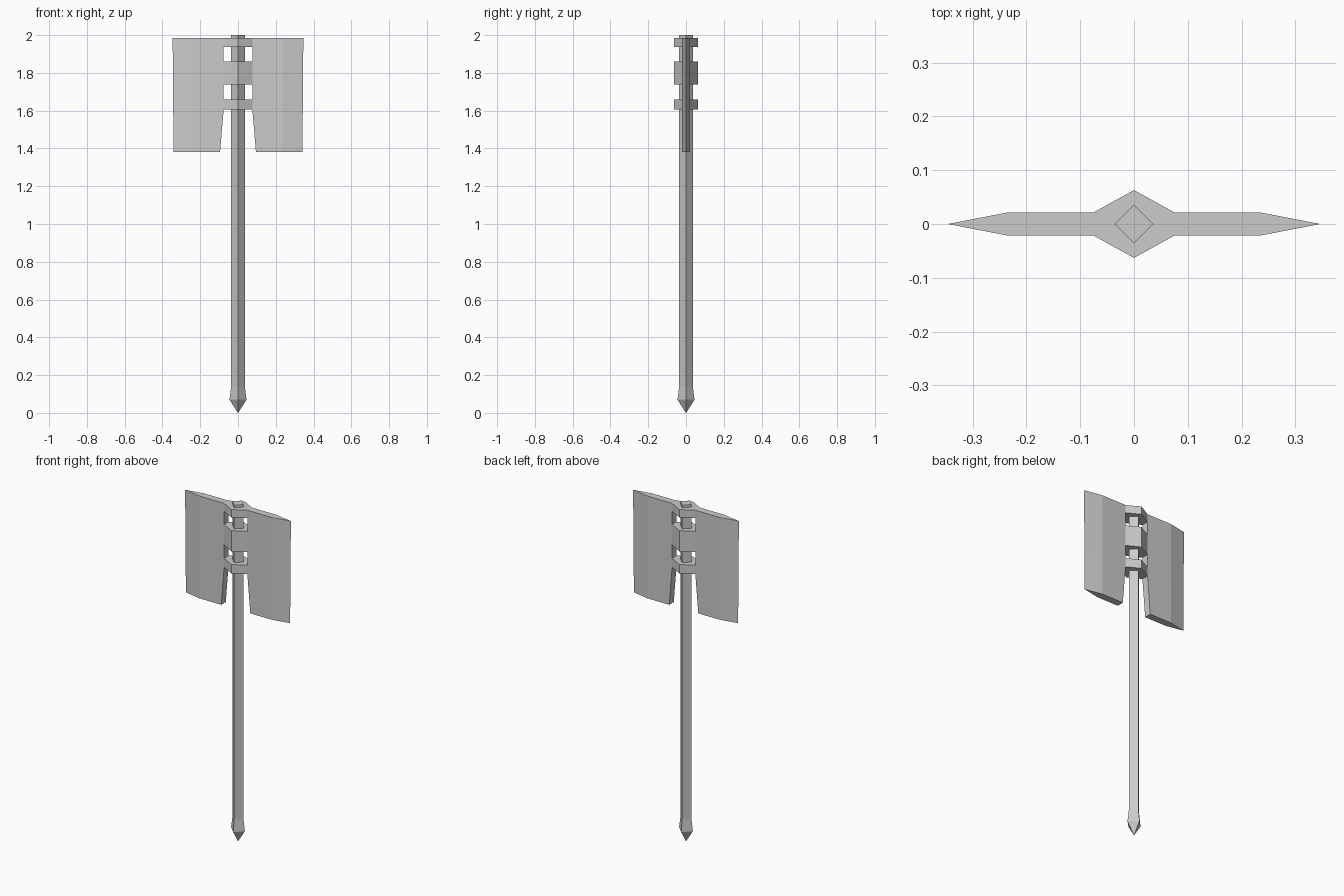
import bpy
import bmesh

if "Cube" in bpy.data.objects:
    bpy.data.objects.remove(bpy.data.objects["Cube"])


def loft(name, levels):
    """Skin a stack of (z, [(x, y), ...]) cross-sections into a closed flat-faced solid."""
    bm = bmesh.new()
    rings = [[bm.verts.new((x, y, z)) for x, y in pts] for z, pts in levels]
    n = len(rings[0])
    for lower, upper in zip(rings, rings[1:]):
        for i in range(n):
            j = (i + 1) % n
            bm.faces.new((lower[i], lower[j], upper[j], upper[i]))
    bm.faces.new(rings[0][::-1])
    bm.faces.new(rings[-1])
    bmesh.ops.remove_doubles(bm, verts=bm.verts, dist=1e-5)
    bmesh.ops.recalc_face_normals(bm, faces=bm.faces)
    mesh = bpy.data.meshes.new(name)
    bm.to_mesh(mesh)
    bm.free()
    obj = bpy.data.objects.new(name, mesh)
    bpy.context.collection.objects.link(obj)
    return obj


def diamond(r):
    return [(r, 0), (0, r), (-r, 0), (0, -r)]


def blade_section(inner, edge, t=0.021):
    bevel = 0.237
    return [(inner, -t), (bevel, -t), (edge, 0), (bevel, t), (inner, t)]


# Square shaft with a flared, pointed butt
loft("shaft", [(0.14, diamond(0.036)), (2.0, diamond(0.036))])

tip = 0.0005
loft("butt_spike", [(0.0, diamond(tip)), (0.07, diamond(0.045)), (0.14, diamond(0.036))])

# Twin blades, mirrored across the shaft
blade = loft("blades", [
    (1.38, blade_section(0.095, 0.341)),
    (1.605, blade_section(0.076, 0.343)),
    (1.985, blade_section(0.076, 0.346)),
])
mirror = blade.modifiers.new("mirror", 'MIRROR')
mirror.use_axis[0] = True
mirror.use_mirror_merge = False

# Three six-sided collars tying the blades to the shaft
collar = [(0.076, -0.021), (0.076, 0.021), (0, 0.063),
          (-0.076, 0.021), (-0.076, -0.021), (0, -0.063)]
for part, z0, z1 in (("lower", 1.607, 1.66), ("middle", 1.738, 1.86), ("upper", 1.938, 1.985)):
    loft(part + "_collar", [(z0, collar), (z1, collar)])
